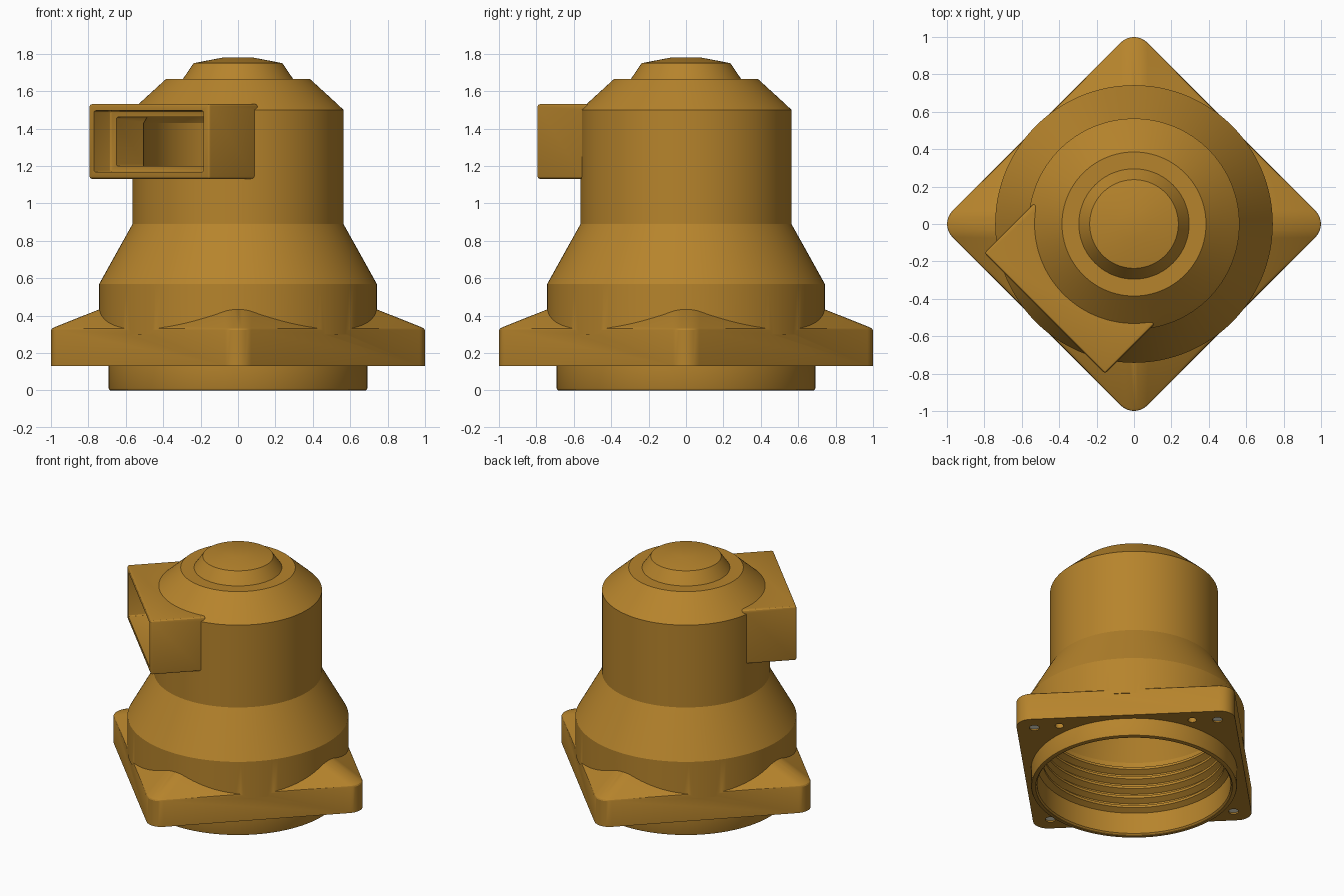
import bpy, bmesh, math
from mathutils import Matrix, Vector

if "Cube" in bpy.data.objects:
    bpy.data.objects.remove(bpy.data.objects["Cube"])

SEG = 128


def material(name, col):
    m = bpy.data.materials.new(name)
    m.diffuse_color = (*col, 1)
    m.use_nodes = True
    m.node_tree.nodes["Principled BSDF"].inputs["Base Color"].default_value = m.diffuse_color
    return m


def finish(bm, name):
    bmesh.ops.recalc_face_normals(bm, faces=bm.faces)
    me = bpy.data.meshes.new(name)
    bm.to_mesh(me)
    bm.free()
    ob = bpy.data.objects.new(name, me)
    bpy.context.collection.objects.link(ob)
    return ob


def loft(name, rings):
    """Closed solid through equal-length rings of points."""
    bm = bmesh.new()
    loops = [[bm.verts.new(p) for p in ring] for ring in rings]
    n = len(loops[0])
    for a, b in zip(loops, loops[1:]):
        for i in range(n):
            j = (i + 1) % n
            bm.faces.new((a[i], a[j], b[j], b[i]))
    bm.faces.new(loops[0])
    bm.faces.new(loops[-1])
    return finish(bm, name)


def revolve(name, profile, at=(0, 0), seg=SEG):
    rings = []
    for r, z in profile:
        rings.append([(at[0] + r * math.cos(2 * math.pi * i / seg),
                       at[1] + r * math.sin(2 * math.pi * i / seg), z) for i in range(seg)])
    return loft(name, rings)


def diamond(s, r, z):
    """Square turned 45 degrees: side distance s, corner radius r."""
    pts, c = [], (s - r) * math.sqrt(2)
    for k in range(4):
        for i in range(9):
            a = k * math.pi / 2 + math.radians(-45 + 90 * i / 8)
            pts.append((c * math.cos(k * math.pi / 2) + r * math.cos(a),
                        c * math.sin(k * math.pi / 2) + r * math.sin(a), z))
    return pts


def side_box(name, d0, d1, half, z0, z1, bevel):
    """Box facing the -x -y diagonal, between distances d0 and d1."""
    bm = bmesh.new()
    bmesh.ops.create_cube(bm, size=1)
    bmesh.ops.scale(bm, vec=(d1 - d0, 2 * half, z1 - z0), verts=bm.verts)
    bmesh.ops.translate(bm, vec=Vector(((d0 + d1) / 2, 0, (z0 + z1) / 2)), verts=bm.verts)
    bmesh.ops.bevel(bm, geom=bm.edges[:], offset=bevel, segments=3, profile=0.5, affect='EDGES')
    bmesh.ops.rotate(bm, cent=(0, 0, 0), matrix=Matrix.Rotation(math.radians(225), 3, 'Z'), verts=bm.verts)
    return finish(bm, name)


def combine(ob, tool, op):
    tool.hide_render = True
    m = ob.modifiers.new(op, 'BOOLEAN')
    m.operation, m.object, m.solver = op, tool, 'EXACT'
    bpy.context.view_layer.objects.active = ob
    bpy.ops.object.modifier_apply(modifier=m.name)
    bpy.data.objects.remove(tool)


# Turned outer body with spigot, cone, barrel and cap
body = revolve("housing_body", [
    (0.68, 0), (0.688, 0.003), (0.692, 0.012), (0.692, 0.3), (0.742, 0.3), (0.742, 0.57),
    (0.564, 0.89), (0.564, 1.5), (0.535, 1.528), (0.385, 1.665), (0.295, 1.665),
    (0.237, 1.75), (0.08, 1.78)])

# Diamond mounting flange with sloped corners
flange = loft("mounting_flange", [
    diamond(0.736, 0.1, 0.132), diamond(0.736, 0.1, 0.322), diamond(0.733, 0.1, 0.33),
    diamond(0.725, 0.1, 0.337), diamond(0.5, 0.1, 0.464)])
combine(body, flange, 'UNION')

# Rectangular side port
combine(body, side_box("side_port", 0.3, 0.675, 0.456, 1.131, 1.531, 0.014), 'UNION')

# Ridged inner cavity
cavity = [(0.66, -0.05), (0.66, 0.004), (0.65, 0.014), (0.65, 0.17)]
for k in range(5):
    z = 0.17 + 0.074 * k
    cavity += [(0.612, z + 0.022), (0.612, z + 0.04), (0.65, z + 0.06), (0.65, z + 0.073)]
cavity += [(0.65, 0.56), (0.505, 0.86), (0.505, 1.43), (0.48, 1.475), (0.34, 1.59), (0.02, 1.6)]
combine(body, revolve("cavity_cutter", cavity), 'DIFFERENCE')

# Stepped port opening
combine(body, side_box("port_mouth_cutter", 0.548, 0.8, 0.414, 1.168, 1.496, 0.012), 'DIFFERENCE')
combine(body, side_box("port_throat_cutter", 0.25, 0.7, 0.372, 1.2, 1.462, 0.012), 'DIFFERENCE')

# Corner screw holes and locating holes on the flange underside
for k in range(4):
    a = k * math.pi / 2
    spot = (0.873 * math.cos(a), 0.873 * math.sin(a))
    combine(body, revolve("screw_cutter", [(0.034, 0.1), (0.034, 0.24)], spot, 24), 'DIFFERENCE')
for s in (1, -1):
    for spot in ((0.762 * s, 0.129 * s), (0.129 * s, 0.762 * s)):
        combine(body, revolve("locator_cutter", [(0.029, 0.1), (0.029, 0.2)], spot, 24), 'DIFFERENCE')

body.data.materials.clear()
body.data.materials.append(material("ochre", (0.47, 0.23, 0.025)))

# Pale inserts in the screw holes
pale = material("pale_insert", (0.9, 0.88, 0.7))
for k in range(4):
    a = k * math.pi / 2
    plug = revolve("screw_insert", [(0.0335, 0.142), (0.0335, 0.235)],
                   (0.873 * math.cos(a), 0.873 * math.sin(a)), 24)
    plug.data.materials.append(pale)

bpy.ops.object.select_all(action='DESELECT')
for ob in bpy.context.scene.objects:
    ob.select_set(True)
bpy.context.view_layer.objects.active = body
bpy.ops.object.shade_smooth_by_angle(angle=math.radians(25))
